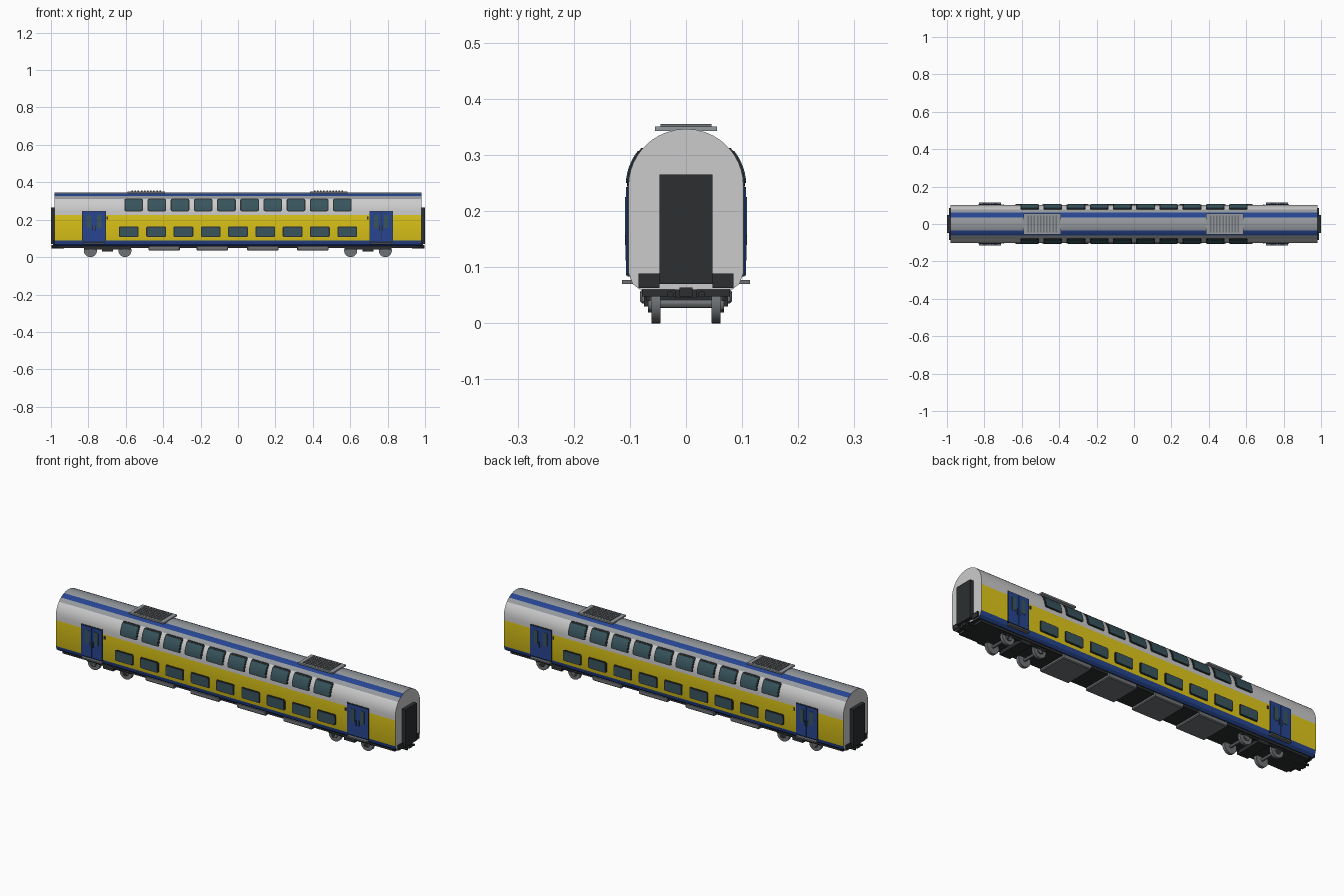
import bpy, bmesh, math
from mathutils import Matrix

if "Cube" in bpy.data.objects:
    bpy.data.objects.remove(bpy.data.objects["Cube"])

HW, ZC, RZ, L = 0.1025, 0.245, 0.1015, 0.98
SIDES = (-1, 1)


def material(name, r, g, b):
    m = bpy.data.materials.new(name)
    m.diffuse_color = (r, g, b, 1)
    m.use_nodes = True
    m.node_tree.nodes["Principled BSDF"].inputs["Base Color"].default_value = m.diffuse_color
    return m


WHITE = material("white", 0.8, 0.82, 0.82)
YELLOW = material("yellow", 0.75, 0.58, 0.01)
BLUE = material("blue", 0.02, 0.06, 0.28)
GREY = material("roof_grey", 0.3, 0.32, 0.34)
DARK = material("dark", 0.025, 0.028, 0.03)
GLASS = material("glass", 0.04, 0.09, 0.11)
STEEL = material("steel", 0.16, 0.17, 0.18)


def finish(bm, name, *mats, smooth=True):
    bmesh.ops.recalc_face_normals(bm, faces=bm.faces[:])
    me = bpy.data.meshes.new(name)
    bm.to_mesh(me)
    bm.free()
    ob = bpy.data.objects.new(name, me)
    bpy.context.collection.objects.link(ob)
    for m in mats:
        me.materials.append(m)
    if smooth:
        bpy.ops.object.select_all(action='DESELECT')
        ob.select_set(True)
        bpy.context.view_layer.objects.active = ob
        bpy.ops.object.shade_smooth_by_angle(angle=math.radians(30))
    return ob


def boxes(name, mat, items):
    """One object of boxes given as (x0, x1, y0, y1, z0, z1)."""
    bm = bmesh.new()
    for x0, x1, y0, y1, z0, z1 in items:
        m = Matrix.Translation(((x0 + x1) / 2, (y0 + y1) / 2, (z0 + z1) / 2))
        m = m @ Matrix.Diagonal((abs(x1 - x0), abs(y1 - y0), abs(z1 - z0), 1))
        bmesh.ops.create_cube(bm, size=1, matrix=m)
    return finish(bm, name, mat, smooth=False)


def cylinders(name, mat, items, axis='Y', seg=32):
    """One object of cylinders given as (x, y, z, radius, length)."""
    bm = bmesh.new()
    rot = Matrix.Rotation(math.pi / 2, 4, 'X' if axis == 'Y' else 'Y')
    for x, y, z, r, d in items:
        bmesh.ops.create_cone(bm, cap_ends=True, segments=seg, radius1=r, radius2=r,
                              depth=d, matrix=Matrix.Translation((x, y, z)) @ rot)
    return finish(bm, name, mat)


def wall_y(z):
    t = max(0, (z - ZC) / RZ)
    return HW * math.sqrt(max(0, 1 - t * t))


def panels(name, mat, rects, radius, off):
    """Rounded panels (x0, x1, z0, z1) wrapped on both curved side walls."""
    bm = bmesh.new()
    for x0, x1, z0, z1 in rects:
        for s in SIDES:
            pts = []
            for cx, cz, a0 in ((x1 - radius, z1 - radius, 0), (x0 + radius, z1 - radius, 90),
                               (x0 + radius, z0 + radius, 180), (x1 - radius, z0 + radius, 270)):
                for k in range(4):
                    a = math.radians(a0 + 30 * k)
                    pts.append((cx + radius * math.cos(a), cz + radius * math.sin(a)))
            part = bmesh.new()
            part.faces.new([part.verts.new((x, 0, z)) for x, z in pts])
            for k in range(1, 6):
                bmesh.ops.bisect_plane(part, geom=part.verts[:] + part.edges[:] + part.faces[:],
                                       plane_co=(0, 0, z0 + (z1 - z0) * k / 6), plane_no=(0, 0, 1))
            ext = bmesh.ops.extrude_face_region(part, geom=part.faces[:])["geom"]
            outer = {v for v in ext if isinstance(v, bmesh.types.BMVert)}
            for v in part.verts:
                v.co.y = s * (wall_y(v.co.z) + (off if v in outer else -0.004))
            tmp = bpy.data.meshes.new("tmp")
            part.to_mesh(tmp)
            part.free()
            bm.from_mesh(tmp)
            bpy.data.meshes.remove(tmp)
    return finish(bm, name, mat)


# Body shell: half profile with the paint band of each strip, mirrored
half = [(0.082, 0.06, 2), (0.095, 0.07, 2), (HW, 0.09, 1), (HW, 0.225, 0)]
for a in (0, 8, 16, 24, 33, 41, 47.5, 54, 62, 70, 80, 90):
    r = math.radians(a)
    half.append((HW * math.cos(r), ZC + RZ * math.sin(r),
                 0 if a < 41 else 2 if 54 <= a < 70 else 3))
ring = half + [(-half[i][0], half[i][1], half[i - 1][2]) for i in range(len(half) - 2, -1, -1)]
bm = bmesh.new()
ends = [[bm.verts.new((x, y, z)) for y, z, _ in ring] for x in (-L, L)]
n = len(ring)
for i in range(n):
    j = (i + 1) % n
    f = bm.faces.new((ends[0][i], ends[0][j], ends[1][j], ends[1][i]))
    f.material_index = 4 if j == 0 else ring[i][2]
for e in ends:
    bm.faces.new(e)
finish(bm, "body_shell", WHITE, YELLOW, BLUE, GREY, DARK)

# Windows on two decks: dark frame and slightly raised glass
upper = [(-0.558 + 0.124 * i - 0.05, -0.558 + 0.124 * i + 0.05, 0.245, 0.312) for i in range(10)]
lower = [(-0.584 + 0.146 * i - 0.053, -0.584 + 0.146 * i + 0.053, 0.107, 0.164) for i in range(9)]
frames = upper + lower
panels("window_frames", DARK, frames, 0.008, 0.003)
panels("window_glass", GLASS, [(a + .006, b - .006, c + .005, d - .005) for a, b, c, d in frames],
       0.006, 0.005)

# Double doors with narrow windows, handles and steps
leaves, panes, handles, steps, buttons = [], [], [], [], []
for d in (-0.77, 0.765):
    for s in SIDES:
        leaves.append((*sorted((d + s * 0.001, d + s * 0.06)), 0.085, 0.243))
        panes.append((d + s * 0.027 - 0.012, d + s * 0.027 + 0.012, 0.155, 0.225))
        handles += [(d + k * 0.008 - .002, d + k * 0.008 + .002, s * .104, s * .109, .14, .17)
                    for k in SIDES]
        steps.append((d - 0.058, d + 0.058, s * 0.09, s * 0.114, 0.07, 0.077))
        x = d - math.copysign(0.072, d)
        buttons.append((x - .004, x + .004, s * .1, s * .1045, .2, .216))
panels("door_gaps", DARK, [(d - .063, d + .063, .083, .247) for d in (-0.77, 0.765)], 0.002, 0.002)
panels("door_leaves", BLUE, leaves, 0.002, 0.0045)
panels("door_windows", GLASS, panes, 0.004, 0.006)
boxes("door_handles", DARK, handles)
boxes("door_steps", STEEL, steps)
boxes("door_buttons", DARK, buttons)

# Roof ventilation units with slats
bases, slats = [], []
for c in (-0.49, 0.485):
    bases.append((c - 0.1, c + 0.1, -0.055, 0.055, 0.343, 0.351))
    slats += [(c - 0.075 + 0.0165 * i - .004, c - 0.075 + 0.0165 * i + .004, -.045, .045, .35, .355)
              for i in range(10)]
boxes("roof_units", GREY, bases)
boxes("roof_slats", STEEL, slats)

# Gangways, end boxes and couplers
gang, end_boxes, pipes, couplers = [], [], [], []
for s in SIDES:
    gang.append((s * 0.97, s * 1.0, -0.047, 0.047, 0.07, 0.265))
    couplers += [(s * 0.93, s * 0.985, -0.02, 0.02, 0.045, 0.06),
                 (s * 0.98, s * 0.998, -0.012, 0.012, 0.048, 0.064)]
    for t in SIDES:
        end_boxes.append((s * 0.97, s * 0.988, t * 0.047, t * 0.085, 0.063, 0.089))
        pipes.append((s * 0.98, t * 0.028, 0.052, 0.006, 0.035))
boxes("gangways", DARK, gang)
boxes("end_boxes", DARK, end_boxes)
boxes("couplers", DARK, couplers)
cylinders("coupler_pipes", DARK, pipes, axis='X', seg=12)

# Underframe and equipment boxes
boxes("underframe", DARK, [(-0.96, 0.96, -0.078, 0.078, 0.048, 0.062)])
equipment = boxes("equipment_boxes", STEEL,
                  [(c - .084, c + .084, -.082, .082, .035, .06) for c in (-.395, -.137, .133, .4)])
bev = equipment.modifiers.new("bevel", 'BEVEL')
bev.width = 0.004
bev.segments = 1

# Bogies: frames, wheels, axles and axle boxes
beams, wheels, hubs, axles = [], [], [], []
for c in (-0.697, 0.695):
    beams.append((c - 0.03, c + 0.03, -0.064, 0.064, 0.03, 0.05))
    for t in SIDES:
        beams.append((c - 0.125, c + 0.125, t * 0.063, t * 0.07, 0.04, 0.056))
        beams.append((c - 0.03, c + 0.03, t * 0.063, t * 0.075, 0.03, 0.05))
        for k in SIDES:
            x = c + k * 0.0925
            wheels += [(x, t * 0.054, 0.035, 0.035, 0.015), (x, t * 0.0475, 0.035, 0.0348, 0.004)]
            hubs.append((x, t * 0.064, 0.035, 0.016, 0.008))
            beams.append((x - 0.012, x + 0.012, t * 0.064, t * 0.068, 0.022, 0.05))
    axles += [(c + k * 0.0925, 0, 0.035, 0.008, 0.1) for k in SIDES]
boxes("bogie_frames", DARK, beams)
cylinders("wheels", STEEL, wheels)
cylinders("wheel_hubs", STEEL, hubs, seg=20)
cylinders("axles", STEEL, axles, seg=12)
